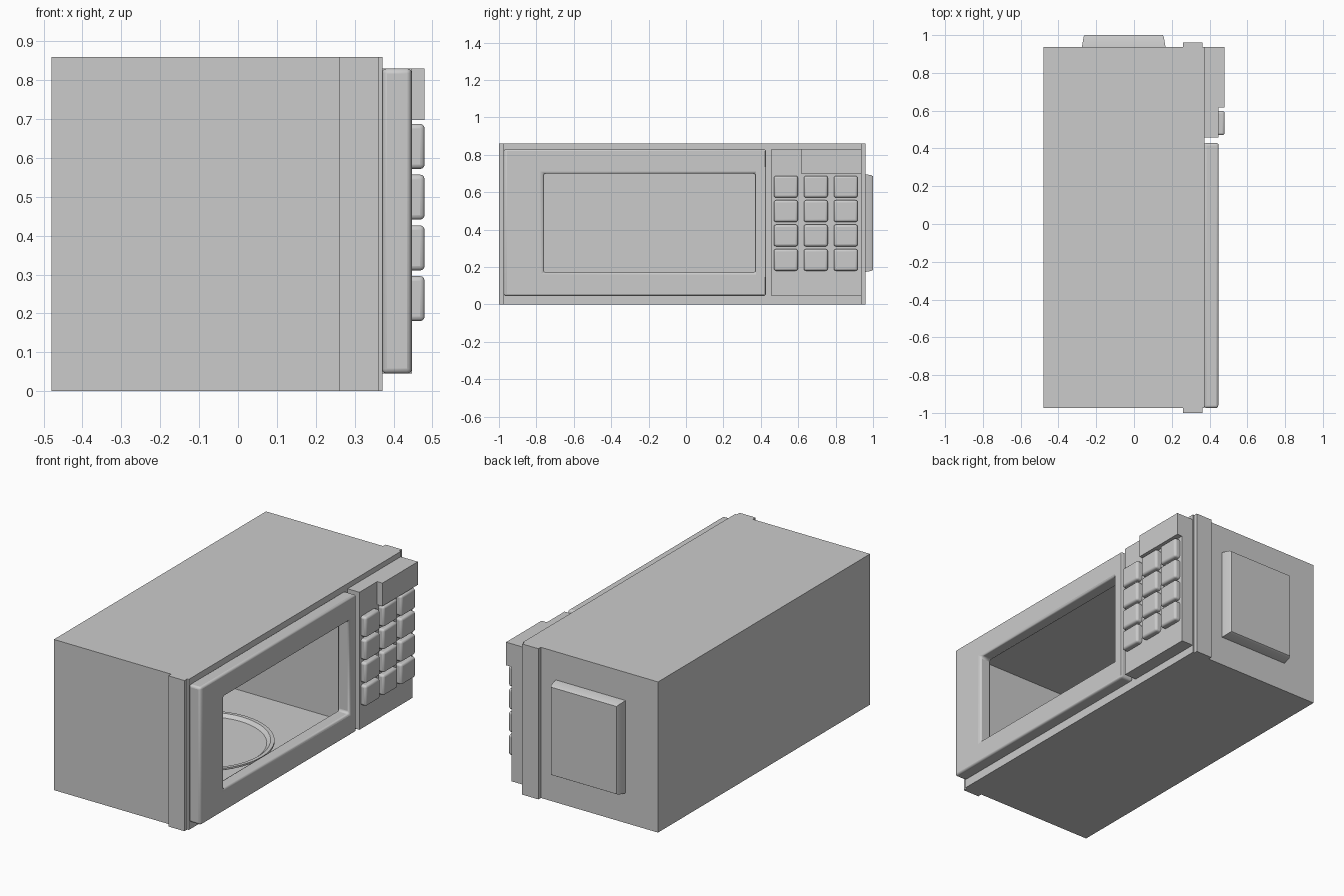
import bpy, bmesh, math
from mathutils import Matrix

if "Cube" in bpy.data.objects:
    bpy.data.objects.remove(bpy.data.objects["Cube"])


def finish(name, bm, bevel=0, segs=3):
    bmesh.ops.recalc_face_normals(bm, faces=bm.faces[:])
    me = bpy.data.meshes.new(name)
    bm.to_mesh(me)
    bm.free()
    ob = bpy.data.objects.new(name, me)
    bpy.context.collection.objects.link(ob)
    if bevel:
        m = ob.modifiers.new("Bevel", "BEVEL")
        m.width, m.segments = bevel, segs
        m.limit_method, m.angle_limit = "ANGLE", math.radians(40)
    bpy.context.view_layer.objects.active = ob
    ob.select_set(True)
    bpy.ops.object.shade_smooth_by_angle(angle=math.radians(35))
    ob.select_set(False)
    return ob


def box(name, x, y, z, bevel=0):
    bm = bmesh.new()
    mid = [(a + b) / 2 for a, b in (x, y, z)]
    size = [b - a for a, b in (x, y, z)]
    bmesh.ops.create_cube(bm, size=1, matrix=Matrix.Translation(mid) @ Matrix.Diagonal((*size, 1)))
    return finish(name, bm, bevel)


def shell(name, x0, x1, outer, inner, back=None, bevel=0):
    """Block facing +x with a rectangular opening: right through, or a pocket down to x = back."""
    bm = bmesh.new()

    def loop(x, r):
        y0, y1, z0, z1 = r
        return [bm.verts.new((x, y, z)) for y, z in ((y0, z0), (y1, z0), (y1, z1), (y0, z1))]

    deep = x0 if back is None else back
    loops = [loop(x0, outer), loop(x1, outer), loop(x1, inner), loop(deep, inner)]
    pairs = list(zip(loops, loops[1:]))
    if back is None:
        pairs.append((loops[3], loops[0]))
    else:
        bm.faces.new(loops[0])
        bm.faces.new(loops[3])
    for a, b in pairs:
        for i in range(4):
            j = (i + 1) % 4
            bm.faces.new((a[i], a[j], b[j], b[i]))
    return finish(name, bm, bevel)


# Hollow casing and the raised band around its front
CAVITY = (-0.93, 0.42, 0.09, 0.80)
shell("casing", -0.48, 0.372, (-0.975, 0.938, 0, 0.86), CAVITY, back=-0.43)
for name, y in (("left_band", (-1.0, -0.97)), ("right_band", (0.935, 0.96))):
    box(name, (0.26, 0.362), y, (0, 0.86))

# Door frame with open window
shell("door", 0.37, 0.447, (-0.975, 0.428, 0.045, 0.83), (-0.76, 0.37, 0.17, 0.70), bevel=0.013)

# Control panel, display and keypad
box("control_panel", (0.37, 0.447), (0.457, 0.937), (0.045, 0.83))
box("display", (0.445, 0.48), (0.617, 0.937), (0.698, 0.83))
for col in range(3):
    for row in range(4):
        y, z = 0.47 + col * 0.16, 0.18 + row * 0.1305
        box("key", (0.43, 0.48), (y, y + 0.128), (z, z + 0.116), 0.012)

# Tapered cover on the right side
bm = bmesh.new()
rings = []
for y, d in ((0.93, 0), (0.948, 0.002), (0.99, 0.009), (1.0, 0.015)):
    rings.append([bm.verts.new((x, y, z)) for x, z in (
        (-0.276 + d, 0.17 + d), (0.167 - d, 0.17 + d), (0.167 - d, 0.70 - d), (-0.276 + d, 0.70 - d))])
for a, b in zip(rings, rings[1:]):
    for i in range(4):
        j = (i + 1) % 4
        bm.faces.new((a[i], a[j], b[j], b[i]))
bm.faces.new(rings[0])
bm.faces.new(rings[-1])
finish("side_cover", bm)

# Turntable plate with raised rim, turned from a profile
bm = bmesh.new()
profile = [(0, 0.09), (0.30, 0.09), (0.36, 0.122), (0.36, 0.132), (0.34, 0.132), (0.32, 0.115), (0, 0.115)]
verts = [bm.verts.new((r, 0, z)) for r, z in profile]
edges = [bm.edges.new(p) for p in zip(verts, verts[1:])]
bmesh.ops.spin(bm, geom=verts + edges, cent=(0, 0, 0), axis=(0, 0, 1), angle=2 * math.pi, steps=48)
bmesh.ops.remove_doubles(bm, verts=bm.verts[:], dist=1e-4)
bmesh.ops.translate(bm, verts=bm.verts[:], vec=(-0.03, -0.255, 0))
finish("turntable", bm)

# Vent dots on the cavity's back wall
bm = bmesh.new()
for col in range(15):
    for row in range(13):
        place = Matrix.Translation((-0.429, -0.022 + col * 0.0268, 0.182 + row * 0.0264))
        bmesh.ops.create_cone(bm, cap_ends=True, segments=10, radius1=0.0095, radius2=0.0095, depth=0.008,
                              matrix=place @ Matrix.Rotation(math.pi / 2, 4, "Y"))
finish("vent_dots", bm)
